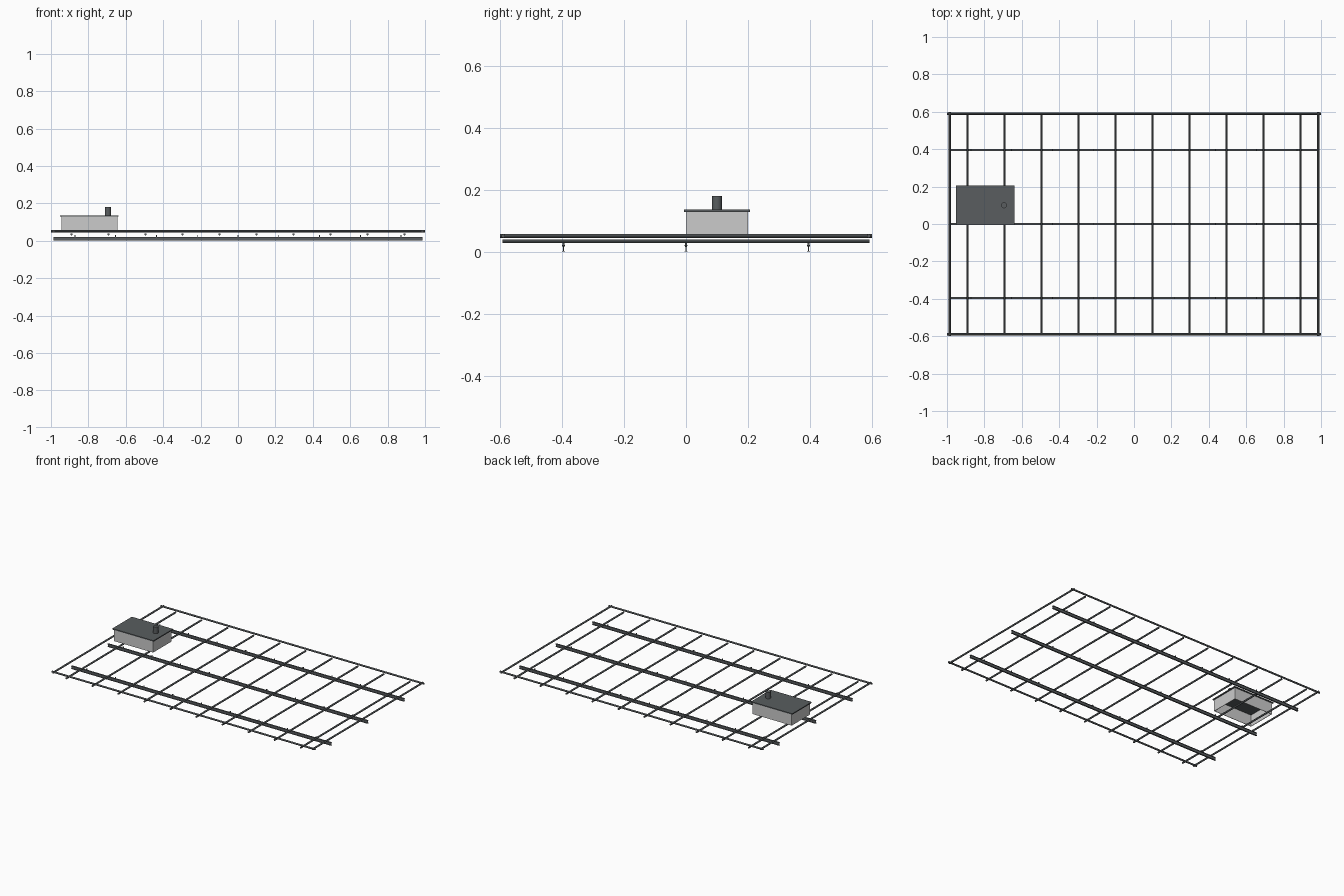
import bpy, bmesh
from math import pi

if "Cube" in bpy.data.objects:
    bpy.data.objects.remove(bpy.data.objects["Cube"])

dark = bpy.data.materials.new("dark_steel")
dark.diffuse_color = (0.1, 0.11, 0.115, 1)
dark.use_nodes = True
dark.node_tree.nodes["Principled BSDF"].inputs["Base Color"].default_value = dark.diffuse_color


def box(name, lo, hi, mat=None):
    c = [(a + b) / 2 for a, b in zip(lo, hi)]
    bpy.ops.mesh.primitive_cube_add(size=1, location=c)
    ob = bpy.context.object
    ob.name = name
    ob.scale = [b - a for a, b in zip(lo, hi)]
    bpy.ops.object.transform_apply(location=False, rotation=False, scale=True)
    if mat:
        ob.data.materials.append(mat)
    return ob


def tube(name, center, length, axis, r=0.006, sides=12):
    rot = {'x': (0, pi / 2, 0), 'y': (pi / 2, 0, 0), 'z': (0, 0, 0)}[axis]
    bpy.ops.mesh.primitive_cylinder_add(vertices=sides, radius=r, depth=length,
                                        location=center, rotation=rot)
    ob = bpy.context.object
    ob.name = name
    ob.data.materials.append(dark)
    bpy.ops.object.shade_smooth_by_angle()
    return ob


def i_beam(name, y):
    # I-shaped profile extruded along x
    f, w, h, t = 0.005, 0.0015, 0.021, 0.003
    half = [(f, 0), (f, t), (w, t), (w, h - t), (f, h - t), (f, h)]
    prof = half + [(-a, b) for a, b in reversed(half)]
    bm = bmesh.new()
    face = bm.faces.new([bm.verts.new((-0.987, a, b)) for a, b in prof])
    ext = bmesh.ops.extrude_face_region(bm, geom=[face])["geom"]
    bmesh.ops.translate(bm, vec=(1.974, 0, 0),
                        verts=[v for v in ext if isinstance(v, bmesh.types.BMVert)])
    bmesh.ops.recalc_face_normals(bm, faces=bm.faces)
    me = bpy.data.meshes.new(name)
    bm.to_mesh(me)
    bm.free()
    me.materials.append(dark)
    ob = bpy.data.objects.new(name, me)
    ob.location.y = y
    bpy.context.collection.objects.link(ob)


# Outer frame tubes
for s in (-1, 1):
    tube("side_rail", (0, s * 0.59, 0.051), 2.0, 'x')
    tube("end_rail", (s * 0.985, 0, 0.051), 1.2, 'y')

# Cross tubes below the frame
for i in range(10):
    tube("cross_tube", (-0.89 + i * 1.78 / 9, 0, 0.034), 1.186, 'y')

# Lengthwise support beams with small clips
for y in (-0.396, 0, 0.396):
    i_beam("support_beam", y)
    for i in range(9):
        x = -0.872 + i * 0.218
        box("beam_clip", (x - .0025, y - .003, 0.016), (x + .0025, y + .003, 0.030), dark)

# Cabin: four thin walls, open below
x0, x1, y0, y1, z0, z1, t = -0.943, -0.645, 0.0, 0.2, 0.05, 0.13, 0.003
box("front_wall", (x0, y0, z0), (x1, y0 + t, z1))
box("back_wall", (x0, y1 - t, z0), (x1, y1, z1))
box("left_wall", (x0, y0 + t, z0), (x0 + t, y1 - t, z1))
box("right_wall", (x1 - t, y0 + t, z0), (x1, y1 - t, z1))

# Roof and chimney
box("roof", (-0.951, -0.006, 0.129), (-0.638, 0.206, 0.136), dark)
tube("chimney", (-0.695, 0.1, 0.157), 0.046, 'z', 0.016, 24)
